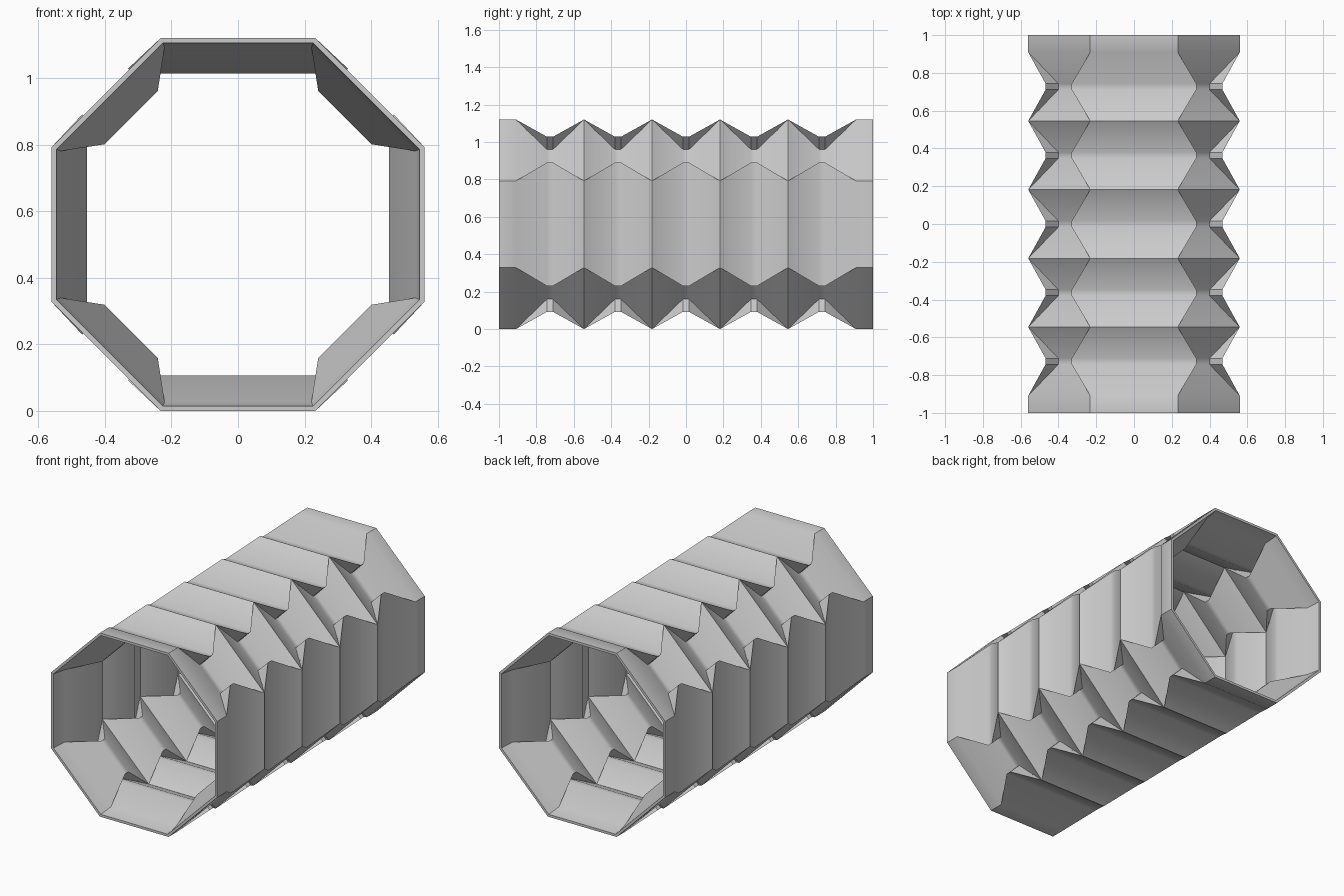
import bpy
import bmesh
import math

cube = bpy.data.objects.get("Cube")
if cube:
    bpy.data.objects.remove(cube, do_unlink=True)

CENTRE_Z = 0.56
WALL = 0.015
PITCH = 2 / 5.5      # distance between folds
FLAT = 0.016         # half width of each valley floor
FOLDS = 5


def ring(wide, narrow, y):
    """Sixteen points: each octagon corner has a wide and a narrow point."""
    quarter = [wide, narrow, narrow[::-1], wide[::-1]]
    points = []
    for q in range(4):
        c, s = math.cos(q * math.pi / 2), math.sin(q * math.pi / 2)
        points += [(x * c + z * s, y, z * c - x * s + CENTRE_Z) for x, z in quarter]
    return points


def octagon(apothem, y):
    corner = (apothem * math.tan(math.pi / 8), apothem)
    return ring(corner, corner, y)


def surface(end, peak, wide, narrow):
    """Rings of one wall surface, from front to back."""
    rings = [octagon(end, -1)]
    first = -PITCH * FOLDS / 2
    for i in range(FOLDS):
        y = first + i * PITCH
        rings.append(octagon(peak, y))
        for side in (-FLAT, FLAT):
            rings.append(ring(wide, narrow, y + PITCH / 2 + side))
    rings += [octagon(peak, -first), octagon(end, 1)]
    return rings


# Outer and inner skins, joined at both rims into one closed shell
outer = surface(0.56, 0.56, (0.33, 0.468), (0.262, 0.40))
inner = surface(0.56 - WALL, 0.532, (0.294, 0.453), (0.241, 0.40))
rings = outer + inner[::-1]

bm = bmesh.new()
loops = [[bm.verts.new(p) for p in r] for r in rings]
for a, b in zip(loops, loops[1:] + loops[:1]):
    for i in range(len(a)):
        j = (i + 1) % len(a)
        bm.faces.new((a[i], a[j], b[j], b[i]))

# Wide and narrow points coincide at the peaks, leaving triangular gussets
bmesh.ops.remove_doubles(bm, verts=bm.verts, dist=0.0005)
bmesh.ops.recalc_face_normals(bm, faces=bm.faces)
mesh = bpy.data.meshes.new("folded_tube")
bm.to_mesh(mesh)
bm.free()

tube = bpy.data.objects.new("folded_tube", mesh)
bpy.context.collection.objects.link(tube)

# Plain grey finish
grey = bpy.data.materials.new("light_grey")
grey.use_nodes = True
colour = (0.6, 0.6, 0.6, 1)
grey.diffuse_color = colour
grey.node_tree.nodes["Principled BSDF"].inputs["Base Color"].default_value = colour
mesh.materials.append(grey)

# Soft pleats, crisp corners
bpy.ops.object.select_all(action="DESELECT")
tube.select_set(True)
bpy.context.view_layer.objects.active = tube
bpy.ops.object.shade_smooth_by_angle(angle=math.radians(30))
